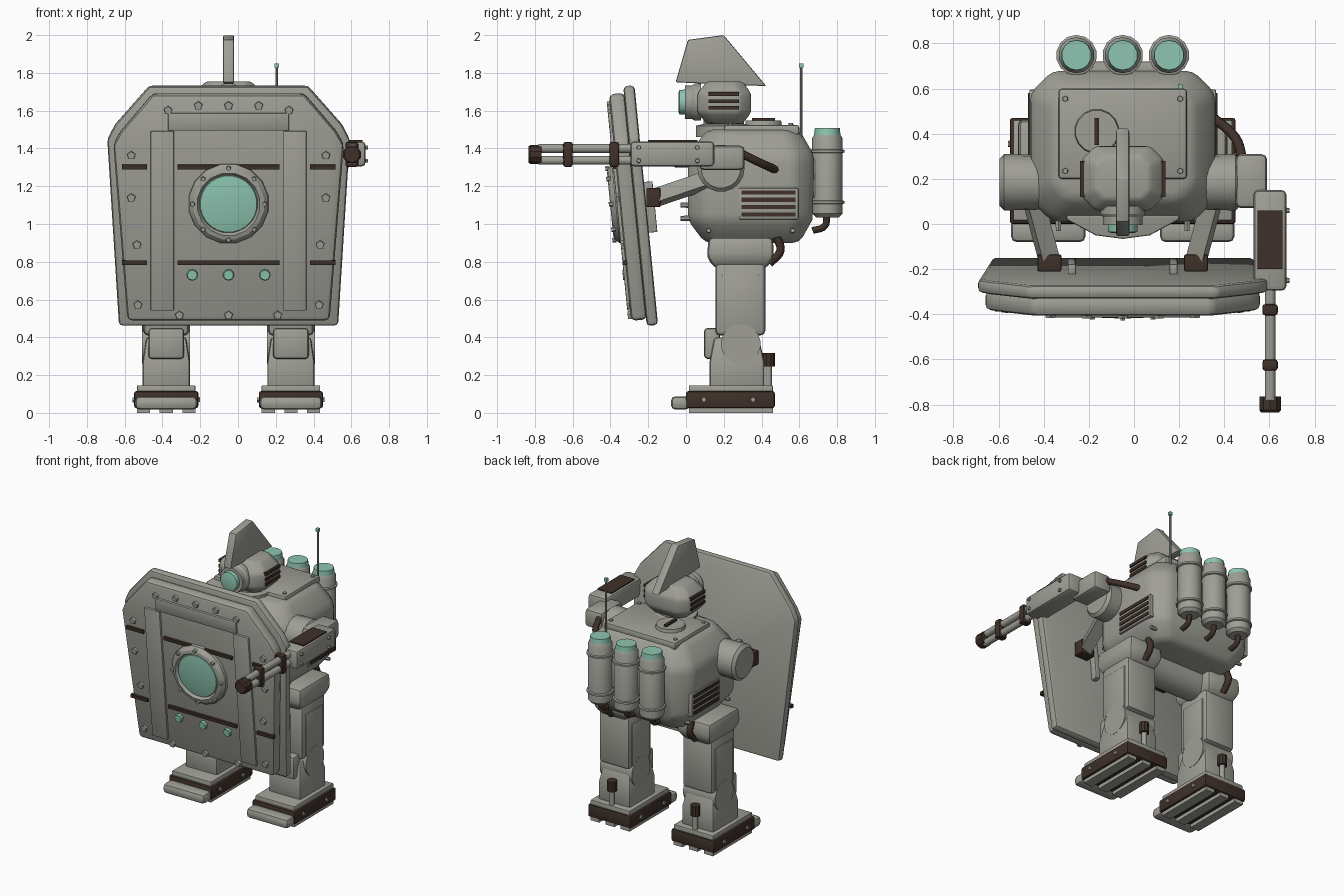
import bpy, bmesh, math
from mathutils import Vector, Matrix

if "Cube" in bpy.data.objects:
    bpy.data.objects.remove(bpy.data.objects["Cube"], do_unlink=True)

CX = -0.05          # symmetry axis of the body; parts below are relative to it
parts = []


def material(name, rgb):
    m = bpy.data.materials.new(name)
    m.use_nodes = True
    m.diffuse_color = (*rgb, 1)
    m.node_tree.nodes["Principled BSDF"].inputs["Base Color"].default_value = (*rgb, 1)
    return m


GREY = material("armour grey", (0.35, 0.35, 0.31))
DARK = material("dark brown", (0.05, 0.03, 0.022))
TEAL = material("teal glass", (0.27, 0.56, 0.44))


def finish(name, bm, mat, bevel=0.0, segments=2):
    bmesh.ops.recalc_face_normals(bm, faces=bm.faces)
    if bevel:
        sharp = [e for e in bm.edges if e.calc_face_angle(0) > 0.5]
        bmesh.ops.bevel(bm, geom=sharp, offset=bevel, segments=segments,
                        profile=0.5, affect='EDGES', clamp_overlap=True)
    bmesh.ops.translate(bm, verts=bm.verts, vec=(CX, 0, 0))
    me = bpy.data.meshes.new(name)
    bm.to_mesh(me)
    bm.free()
    me.materials.append(mat)
    ob = bpy.data.objects.new(name, me)
    bpy.context.collection.objects.link(ob)
    parts.append(ob)
    return ob


def loft(name, rings, mat, bevel=0.0):
    """Skin a list of equal-length point rings and cap the ends."""
    bm = bmesh.new()
    vs = [[bm.verts.new(p) for p in ring] for ring in rings]
    n = len(vs[0])
    for a, b in zip(vs, vs[1:]):
        for i in range(n):
            bm.faces.new((a[i], a[(i + 1) % n], b[(i + 1) % n], b[i]))
    bm.faces.new(vs[0])
    bm.faces.new(vs[-1])
    return finish(name, bm, mat, bevel)


def box(name, x, y, z, mat=GREY, bevel=0.0):
    ring = [(x[0], y[0]), (x[1], y[0]), (x[1], y[1]), (x[0], y[1])]
    return loft(name, [[(*p, h) for p in ring] for h in z], mat, bevel)


def lathe(name, base, direction, profile, mat=GREY, sides=16, phase=None):
    """Revolve (radius, distance) pairs around a direction."""
    rot = Vector((0, 0, 1)).rotation_difference(Vector(direction).normalized())
    ph = math.pi / sides if phase is None else phase
    ang = [ph + 2 * math.pi * i / sides for i in range(sides)]
    return loft(name, [[Vector(base) + rot @ Vector((r * math.cos(a), r * math.sin(a), t))
                        for a in ang] for r, t in profile], mat)


def rod(name, p, q, r, mat=GREY, sides=12):
    d = Vector(q) - Vector(p)
    return lathe(name, p, d, [(r, 0), (r, d.length)], mat, sides)


def chamfered(y0, y1, hx, c, z):
    """Octagonal horizontal section."""
    return [(-hx + c, y0, z), (hx - c, y0, z), (hx, y0 + c, z), (hx, y1 - c, z),
            (hx - c, y1, z), (-hx + c, y1, z), (-hx, y1 - c, z), (-hx, y0 + c, z)]


def hose(name, points, r):
    cu = bpy.data.curves.new(name, 'CURVE')
    cu.dimensions = '3D'
    cu.bevel_depth, cu.bevel_resolution, cu.use_fill_caps = r, 2, True
    sp = cu.splines.new('BEZIER')
    sp.bezier_points.add(len(points) - 1)
    for bp, p in zip(sp.bezier_points, points):
        bp.co = Vector(p) + Vector((CX, 0, 0))
        bp.handle_left_type = bp.handle_right_type = 'AUTO'
    cu.resolution_u = 5
    cu.materials.append(DARK)
    bpy.context.collection.objects.link(bpy.data.objects.new(name, cu))


def slab(name, outline, y0, y1, bevel):
    half = [(x, z) for x, z in outline] + [(-x, z) for x, z in reversed(outline)]
    return loft(name, [[(x, y, z) for x, z in half] for y in (y0, y1)], GREY, bevel)


# Shield, built upright and then tilted
slab("shield_back_plate", [(0.42, 1.735), (0.6, 1.53), (0.642, 1.45), (0.58, 0.46)], -0.27, -0.21, 0.02)
slab("shield_front_plate", [(0.4, 1.7), (0.57, 1.5), (0.61, 1.43), (0.535, 0.495)], -0.35, -0.265, 0.025)
box("shield_top_bar", (-0.32, 0.32), (-0.365, -0.34), (1.508, 1.6), GREY, 0.005)
for s in (-1, 1):
    box("shield_side_strip", sorted((s * 0.29, s * 0.412)), (-0.365, -0.34), (0.55, 1.506), GREY, 0.005)
    box("shield_inner_bar", sorted((s * 0.207, s * 0.243)), (-0.215, -0.165), (0.95, 1.22), GREY, 0.005)
    for x, z in ((0.32, 1.615), (0.16, 1.64), (0.515, 1.375), (0.515, 1.15),
                 (0.485, 0.9), (0.48, 0.58), (0.26, 0.525)):
        lathe("shield_rivet", (s * x, -0.345, z), (0, -1, 0), [(0.025, 0), (0.022, 0.02)], GREY, 5, math.pi / 2)
for z in (1.64, 0.525):
    lathe("shield_rivet", (0, -0.345, z), (0, -1, 0), [(0.025, 0), (0.022, 0.02)], GREY, 5, math.pi / 2)
for z in (0.805, 1.315):
    for x in ((-0.27, 0.27), (-0.565, -0.432), (0.432, 0.565)):
        box("shield_stripe", x, (-0.365, -0.34), (z - 0.012, z + 0.012), DARK)
lathe("porthole_ring", (0, -0.345, 1.12), (0, -1, 0),
      [(0.215, 0), (0.213, 0.025), (0.19, 0.05), (0.168, 0.055), (0.155, 0.035)])
lathe("porthole_glass", (0, -0.375, 1.12), (0, -1, 0), [(0.157, 0), (0.15, 0.012), (0.09, 0.022)], TEAL, 24)
for i in range(8):
    a = i * math.pi / 4
    lathe("porthole_bolt", (0.19 * math.cos(a), -0.385, 1.12 + 0.19 * math.sin(a)), (0, -1, 0),
          [(0.014, 0), (0.012, 0.022)], GREY, 6)
for x in (-0.192, 0, 0.192):
    lathe("shield_button", (x, -0.345, 0.74), (0, -1, 0), [(0.031, 0), (0.026, 0.025)], TEAL, 10)
pivot = Vector((CX, -0.24, 1.095))
tilt = Matrix.Translation(pivot) @ Matrix.Rotation(0.098, 4, 'X') @ Matrix.Translation(-pivot)
for ob in parts:
    ob.data.transform(tilt)

# Body
loft("body", [chamfered(0.1, 0.6, 0.31, 0.06, 0.9), chamfered(0.01, 0.67, 0.405, 0.09, 1.02),
              chamfered(0.01, 0.68, 0.412, 0.1, 1.36), chamfered(0.11, 0.6, 0.31, 0.07, 1.5)], GREY, 0.035)
loft("chest_plate", [[(-0.25, 0.05, z), (-0.25, 0.02, z), (-0.12, -0.05, z), (0, -0.066, z),
                      (0.12, -0.05, z), (0.25, 0.02, z), (0.25, 0.05, z)] for z in (1.3, 1.4)], GREY, 0.008)
box("top_panel", (-0.285, 0.285), (0.2, 0.6), (1.47, 1.525), GREY, 0.015)
for x in (-0.255, 0.255):
    for y in (0.235, 0.555):
        lathe("panel_bolt", (x, y, 1.52), (0, 0, 1), [(0.014, 0), (0.012, 0.015)], GREY, 6)
lathe("hatch", (-0.115, 0.41, 1.52), (0, 0, 1), [(0.1, 0), (0.095, 0.028)])
box("hatch_handle", (-0.125, -0.105), (0.35, 0.47), (1.545, 1.562), DARK)
rod("antenna", (0.255, 0.61, 1.46), (0.255, 0.61, 1.83), 0.007, GREY, 8)
box("antenna_tip", (0.244, 0.266), (0.599, 0.621), (1.828, 1.85), TEAL)
for s in (-1, 1):
    box("vent_plate", sorted((s * 0.38, s * 0.414)), (0.28, 0.595), (1.025, 1.19), GREY, 0.006)
    for z in (1.05, 1.09, 1.128, 1.167):
        box("body_vent", sorted((s * 0.4, s * 0.42)), (0.295, 0.58), (z - 0.011, z + 0.011), DARK)
    for y in (0.12, 0.565):
        lathe("body_bolt", (s * 0.33, y, 0.965), (s, 0, 0), [(0.014, 0), (0.012, 0.05)], GREY, 6)
    for z in (1.03, 1.1):
        lathe("chest_bolt", (s * 0.285, 0.03, z), (0, -1, 0), [(0.015, 0), (0.013, 0.06)], GREY, 6)

# Head
lathe("neck", (0, 0.2, 1.46), (0, 0, 1), [(0.15, 0), (0.15, 0.06), (0.11, 0.07), (0.11, 0.12)])
loft("head", [chamfered(0.11, 0.3, 0.12, 0.04, 1.53), chamfered(0.06, 0.345, 0.182, 0.06, 1.59),
              chamfered(0.06, 0.345, 0.182, 0.06, 1.69), chamfered(0.11, 0.3, 0.12, 0.04, 1.755)], GREY, 0.015)
lathe("eye_housing", (0, 0.08, 1.645), (0, -1, 0), [(0.1, 0), (0.1, 0.035), (0.09, 0.05), (0.09, 0.085)])
lathe("eye_lens", (0, 0.0, 1.645), (0, -1, 0), [(0.068, 0), (0.066, 0.035), (0.05, 0.04)], TEAL)
loft("head_crest", [[(x, -0.055, 1.75), (x, 0.01, 1.975), (x, 0.2, 2.0), (x, 0.425, 1.73)]
                    for x in (-0.029, 0.029)], GREY, 0.008)
for s in (-1, 1):
    for z in (1.615, 1.65, 1.688):
        box("head_vent", sorted((s * 0.16, s * 0.19)), (0.12, 0.28), (z - 0.01, z + 0.01), DARK)

# Back canisters
box("canister_bracket", (-0.25, 0.25), (0.64, 0.72), (1.14, 1.34), GREY, 0.01)
for x in (-0.205, 0, 0.205):
    lathe("canister", (x, 0.748, 1.035), (0, 0, 1),
          [(0.06, 0), (0.08, 0.02), (0.08, 0.42), (0.068, 0.44)], GREY, 14)
    for z in (1.105, 1.375):
        lathe("canister_band", (x, 0.748, z), (0, 0, 1), [(0.082, 0), (0.09, 0.004), (0.09, 0.016), (0.082, 0.02)], GREY, 14)
    lathe("canister_cap", (x, 0.748, 1.472), (0, 0, 1), [(0.07, 0), (0.066, 0.035)], TEAL, 14)
    hose("canister_hose", [(x, 0.745, 1.05), (x, 0.735, 0.99), (x, 0.67, 0.965)], 0.018)

# Arms: shoulders, shield struts and grips
for s, end in ((-1, 0.545), (1, 0.52)):
    lathe("shoulder", (s * 0.3, 0.185, 1.295), (s, 0, 0),
          [(0.12, 0), (0.125, end - 0.32), (0.105, end - 0.3)], GREY, 18)
    rod("shield_strut", (s * 0.4, 0.12, 1.235), (s * 0.325, -0.16, 1.14), 0.055, GREY, 4)
    box("shield_grip", sorted((s * 0.272, s * 0.378)), (-0.21, -0.135), (1.09, 1.19), DARK, 0.006)

# Gun arm
box("elbow", (0.5, 0.64), (0.07, 0.31), (1.285, 1.415), GREY, 0.025)
box("gun_housing", (0.58, 0.725), (-0.295, 0.15), (1.305, 1.437), GREY, 0.02)
box("gun_top_plate", (0.597, 0.709), (-0.2, 0.06), (1.43, 1.444), DARK)
for y in (-0.25, 0.06):
    for z in (1.335, 1.405):
        lathe("gun_bolt", (0.72, y, z), (1, 0, 0), [(0.013, 0), (0.011, 0.018)], GREY, 6)
for z in (1.337, 1.4):
    rod("gun_barrel", (0.653, -0.28, z), (0.653, -0.78, z), 0.024)
for y in (-0.405, -0.65):
    box("barrel_clamp", (0.619, 0.687), (y, y + 0.05), (1.302, 1.435), DARK, 0.012)
lathe("muzzle", (0.653, -0.765, 1.368), (0, -1, 0), [(0.05, 0), (0.05, 0.06), (0.042, 0.07)], DARK, 10)
hose("elbow_hose", [(0.53, 0.29, 1.375), (0.5, 0.38, 1.33), (0.39, 0.48, 1.285)], 0.022)

# Legs and feet
rod("hip_beam", (-0.3, 0.29, 0.87), (0.3, 0.29, 0.87), 0.11, GREY, 16)
for s in (-1, 1):
    c = s * 0.33

    def span(w):
        return (c - w, c + w)

    loft("hip", [[(c + w * i, y, z) for i, y in ((-1, y0), (1, y0), (1, y1), (-1, y1))]
                 for w, y0, y1, z in ((0.1, 0.16, 0.42, 0.76), (0.135, 0.11, 0.465, 0.82),
                                      (0.13, 0.12, 0.46, 0.93))], GREY, 0.025)
    box("thigh", span(0.12), (0.155, 0.42), (0.41, 0.8), GREY, 0.025)
    box("thigh_panel", span(0.126), (0.19, 0.385), (0.43, 0.73), GREY, 0.004)
    rod("knee_joint", (c - 0.127, 0.29, 0.365), (c + 0.127, 0.29, 0.365), 0.105, GREY, 20)
    box("knee_pad", span(0.095), (0.095, 0.18), (0.285, 0.45), GREY, 0.02)
    loft("shin", [[(c + w * i, y, z) for i, y in ((-1, y0), (1, y0), (1, y1), (-1, y1))]
                  for w, y0, y1, z in ((0.125, 0.125, 0.415, 0.13), (0.125, 0.125, 0.415, 0.27),
                                       (0.105, 0.15, 0.385, 0.4))], GREY, 0.015)
    box("foot_top", span(0.155), (0.015, 0.46), (0.1, 0.146), GREY, 0.006)
    box("foot_band", span(0.17), (0.0, 0.47), (0.025, 0.115), DARK, 0.012)
    box("toe", span(0.165), (-0.08, 0.02), (0.017, 0.088), GREY, 0.025)
    for i in (-1, 0, 1):
        box("sole_bar", (c + i * 0.12 - 0.035, c + i * 0.12 + 0.035), (0.015, 0.46), (0, 0.03), GREY)
    for y in (0.095, 0.355):
        for side in (-1, 1):
            lathe("foot_bolt", (c + side * 0.165, y, 0.07), (side, 0, 0), [(0.016, 0), (0.014, 0.014)], GREY, 5)
    rod("ankle_rod", (c, 0.437, 0.13), (c, 0.437, 0.26), 0.018)
    rod("ankle_piston", (c, 0.437, 0.245), (c, 0.437, 0.318), 0.033, DARK, 10)
    hose("hip_hose", [(c, 0.48, 0.93), (c, 0.5, 0.86), (c, 0.44, 0.79)], 0.022)

# Smooth shading with sharp edges kept
for ob in parts:
    ob.select_set(True)
bpy.context.view_layer.objects.active = parts[0]
bpy.ops.object.shade_smooth_by_angle(angle=math.radians(32))
